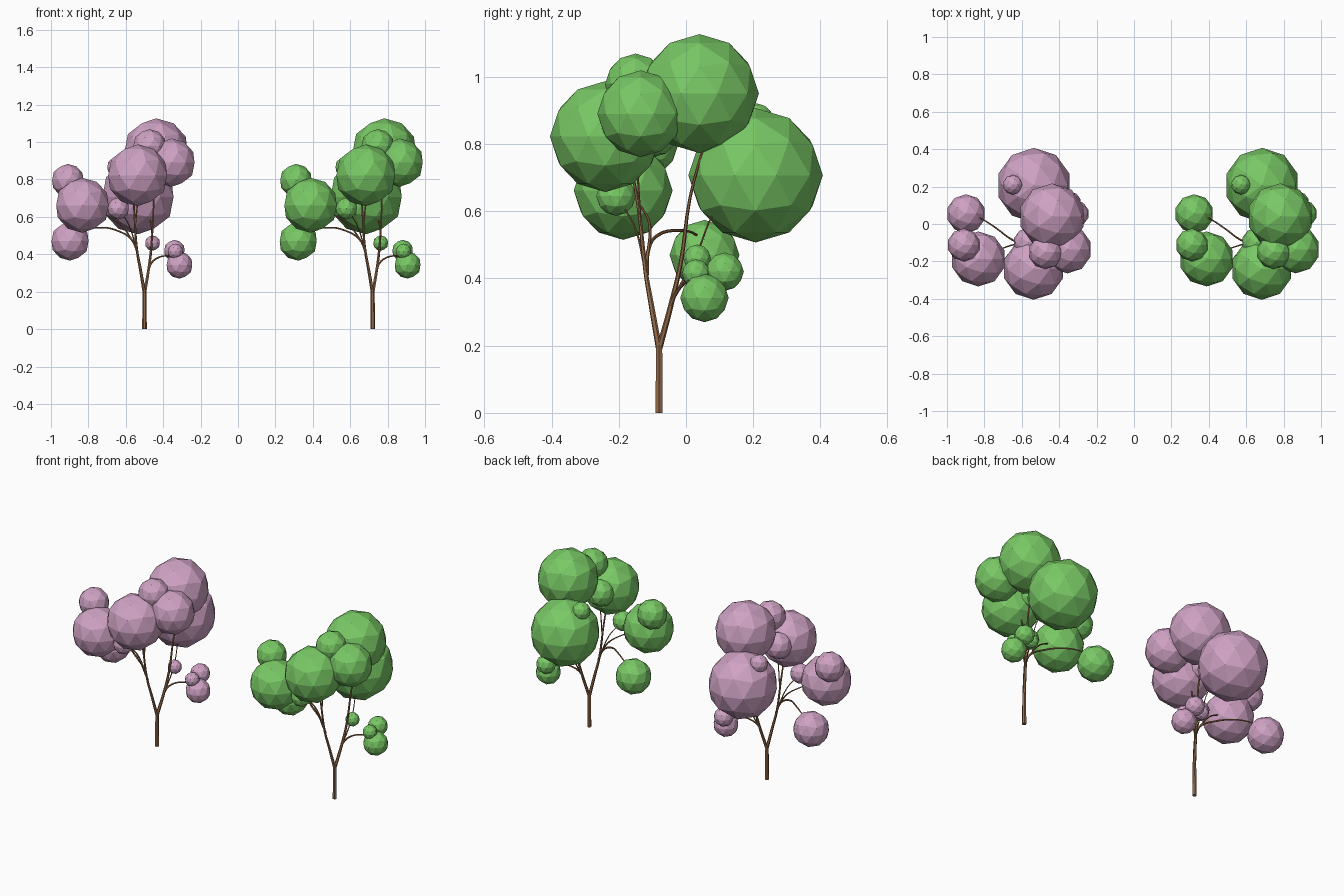
import bpy, bmesh
from mathutils import Matrix

if "Cube" in bpy.data.objects:
    bpy.data.objects.remove(bpy.data.objects["Cube"])


def material(name, rgb):
    m = bpy.data.materials.new(name)
    m.diffuse_color = (*rgb, 1)
    m.use_nodes = True
    m.node_tree.nodes["Principled BSDF"].inputs["Base Color"].default_value = m.diffuse_color
    return m


BARK = material("bark", (0.30, 0.15, 0.07))
PINK = material("pink_leaves", (0.62, 0.36, 0.55))
GREEN = material("green_leaves", (0.19, 0.58, 0.13))

# Foliage balls of one tree: x, y, z, radius
BALLS = [
    (-.535, .207, .707, .200), (-.438, .040, .950, .177),
    (-.537, -.240, .822, .165), (-.832, -.187, .662, .147),
    (-.355, -.135, .890, .129), (-.473, -.150, .978, .091),
    (-.898, .055, .470, .104), (-.910, -.112, .795, .088),
    (-.313, .055, .342, .072), (-.340, .115, .420, .057),
    (-.457, .033, .460, .041), (-.335, .030, .415, .042),
    (-.648, .210, .868, .053), (-.640, -.208, .645, .059),
    (-.565, -.100, .840, .080),
]

# Branch paths: start radius, end radius, points
BRANCHES = [
    (.0125, .0105, [(-.5, -.08, 0), (-.5, -.08, .1), (-.5, -.08, .21)]),
    (.0095, .004, [(-.5, -.08, .19), (-.522, -.103, .32), (-.54, -.12, .42),
                   (-.553, -.14, .6), (-.56, -.16, .72)]),
    (.0095, .003, [(-.5, -.08, .19), (-.478, -.045, .32), (-.463, -.015, .45),
                   (-.452, .012, .64), (-.447, .06, .82)]),
    (.0065, .003, [(-.537, -.117, .41), (-.57, -.113, .48), (-.65, -.085, .528),
                   (-.74, -.02, .543), (-.82, .03, .53), (-.88, .05, .5)]),
    (.005, .003, [(-.565, -.113, .475), (-.62, -.107, .55), (-.69, -.125, .6),
                  (-.79, -.17, .65)]),
    (.004, .002, [(-.54, -.12, .42), (-.585, -.155, .56), (-.63, -.2, .63)]),
    (.004, .002, [(-.55, -.135, .55), (-.525, -.145, .75), (-.475, -.15, .95)]),
    (.004, .002, [(-.472, -.04, .34), (-.463, 0, .41), (-.46, .035, .48),
                  (-.47, .08, .59), (-.5, .15, .68)]),
    (.006, .002, [(-.48, -.05, .31), (-.462, -.03, .355), (-.42, -.005, .385),
                  (-.37, .02, .395), (-.335, .05, .41), (-.335, .1, .42)]),
    (.003, .002, [(-.39, .01, .392), (-.34, .035, .38), (-.315, .05, .35)]),
]


def build_crown(name, mat, shift):
    bm = bmesh.new()
    for x, y, z, r in BALLS:
        bmesh.ops.create_icosphere(bm, subdivisions=2, radius=r,
                                   matrix=Matrix.Translation((x + shift, y, z)))
    me = bpy.data.meshes.new(name)
    bm.to_mesh(me)
    bm.free()
    me.materials.append(mat)
    bpy.context.collection.objects.link(bpy.data.objects.new(name, me))


def build_wood(name, shift):
    # Tapered tubes along the branch paths, then turned into a mesh
    cu = bpy.data.curves.new(name + "_path", 'CURVE')
    cu.dimensions = '3D'
    cu.bevel_depth = 1.0
    cu.bevel_resolution = 1
    cu.resolution_u = 4
    cu.use_fill_caps = True
    for r0, r1, pts in BRANCHES:
        sp = cu.splines.new('BEZIER')
        sp.bezier_points.add(len(pts) - 1)
        for i, (bp, (x, y, z)) in enumerate(zip(sp.bezier_points, pts)):
            bp.co = (x + shift, y, z)
            bp.handle_left_type = bp.handle_right_type = 'AUTO'
            bp.radius = r0 + (r1 - r0) * i / (len(pts) - 1)
        sp.use_smooth = False
    tmp = bpy.data.objects.new(name + "_path", cu)
    bpy.context.collection.objects.link(tmp)
    dg = bpy.context.evaluated_depsgraph_get()
    me = bpy.data.meshes.new_from_object(tmp.evaluated_get(dg))
    bpy.data.objects.remove(tmp)
    me.materials.clear()
    me.materials.append(BARK)
    bpy.context.collection.objects.link(bpy.data.objects.new(name, me))


# Two identical trees side by side
for label, mat, shift in (("pink", PINK, 0.0), ("green", GREEN, 1.22)):
    build_crown(label + "_foliage", mat, shift)
    build_wood(label + "_tree_trunk_and_branches", shift)
